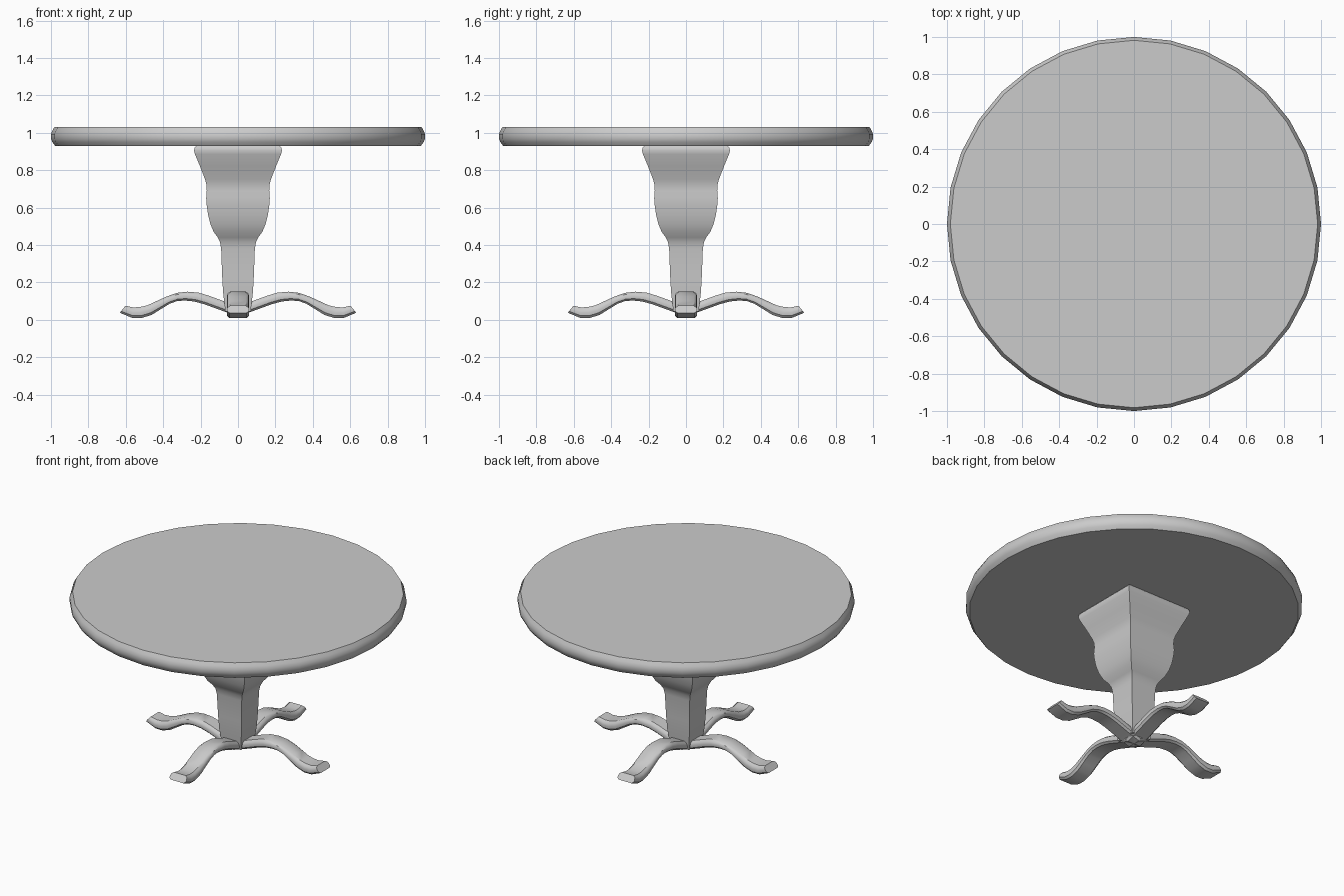
import bpy, bmesh
from math import sin, cos, pi

if "Cube" in bpy.data.objects:
    bpy.data.objects.remove(bpy.data.objects["Cube"])


def loft(name, rings, angle=35):
    """Skin a list of equally sized closed rings, cap both ends, smooth by angle."""
    bm = bmesh.new()
    loops = [[bm.verts.new(p) for p in ring] for ring in rings]
    n = len(loops[0])
    for a, b in zip(loops, loops[1:]):
        for i in range(n):
            j = (i + 1) % n
            bm.faces.new((a[i], a[j], b[j], b[i]))
    bm.faces.new(loops[0][::-1])
    bm.faces.new(loops[-1])
    bmesh.ops.recalc_face_normals(bm, faces=bm.faces)
    mesh = bpy.data.meshes.new(name)
    bm.to_mesh(mesh)
    bm.free()
    obj = bpy.data.objects.new(name, mesh)
    bpy.context.collection.objects.link(obj)
    bpy.ops.object.select_all(action='DESELECT')
    obj.select_set(True)
    bpy.context.view_layer.objects.active = obj
    bpy.ops.object.shade_smooth_by_angle(angle=angle * pi / 180)
    return obj


# Round top: 32 sides with a softly bowed rim
rim = [(0.978, 0.93), (0.993, 0.95), (1.0, 0.968), (1.0, 0.992), (0.993, 1.01), (0.982, 1.03)]
loft("table_top", [[(r * cos(i * pi / 16), r * sin(i * pi / 16), z) for i in range(32)]
                   for r, z in rim])

# Square pedestal with a curved vase profile: (half width, height)
profile = [(0.068, 0.045), (0.08, 0.15), (0.085, 0.24), (0.09, 0.38), (0.096, 0.415),
           (0.108, 0.44), (0.13, 0.47), (0.147, 0.51), (0.16, 0.56), (0.167, 0.61),
           (0.17, 0.65), (0.167, 0.69), (0.168, 0.72), (0.176, 0.75), (0.203, 0.82),
           (0.23, 0.885), (0.235, 0.905), (0.232, 0.92), (0.224, 0.93)]
loft("pedestal", [[(-w, -w, z), (w, -w, z), (w, w, z), (-w, w, z)] for w, z in profile])

# Curved feet: stations of (top x, top z, bottom x, bottom z)
stations = [(0.0, 0.075, 0.0, 0.02), (0.055, 0.092, 0.07, 0.043), (0.16, 0.13, 0.18, 0.083),
            (0.21, 0.145, 0.235, 0.098), (0.27, 0.15, 0.285, 0.103), (0.325, 0.144, 0.325, 0.1),
            (0.38, 0.125, 0.365, 0.086), (0.435, 0.1, 0.415, 0.055), (0.485, 0.077, 0.46, 0.027),
            (0.525, 0.068, 0.515, 0.009), (0.56, 0.066, 0.565, 0.01), (0.602, 0.075, 0.632, 0.037)]
# Half section: (half width, 0 at the bottom .. 1 at the top)
half = [(0.046, 0.0), (0.058, 0.22), (0.06, 0.5), (0.055, 0.8), (0.042, 1.0)]
section = half + [(-w, t) for w, t in reversed(half)]
for k, name in enumerate(("right_foot", "back_foot", "left_foot", "front_foot")):
    foot = loft(name, [[(bx + (tx - bx) * t, w, bz + (tz - bz) * t) for w, t in section]
                       for tx, tz, bx, bz in stations])
    foot.rotation_euler.z = k * pi / 2
